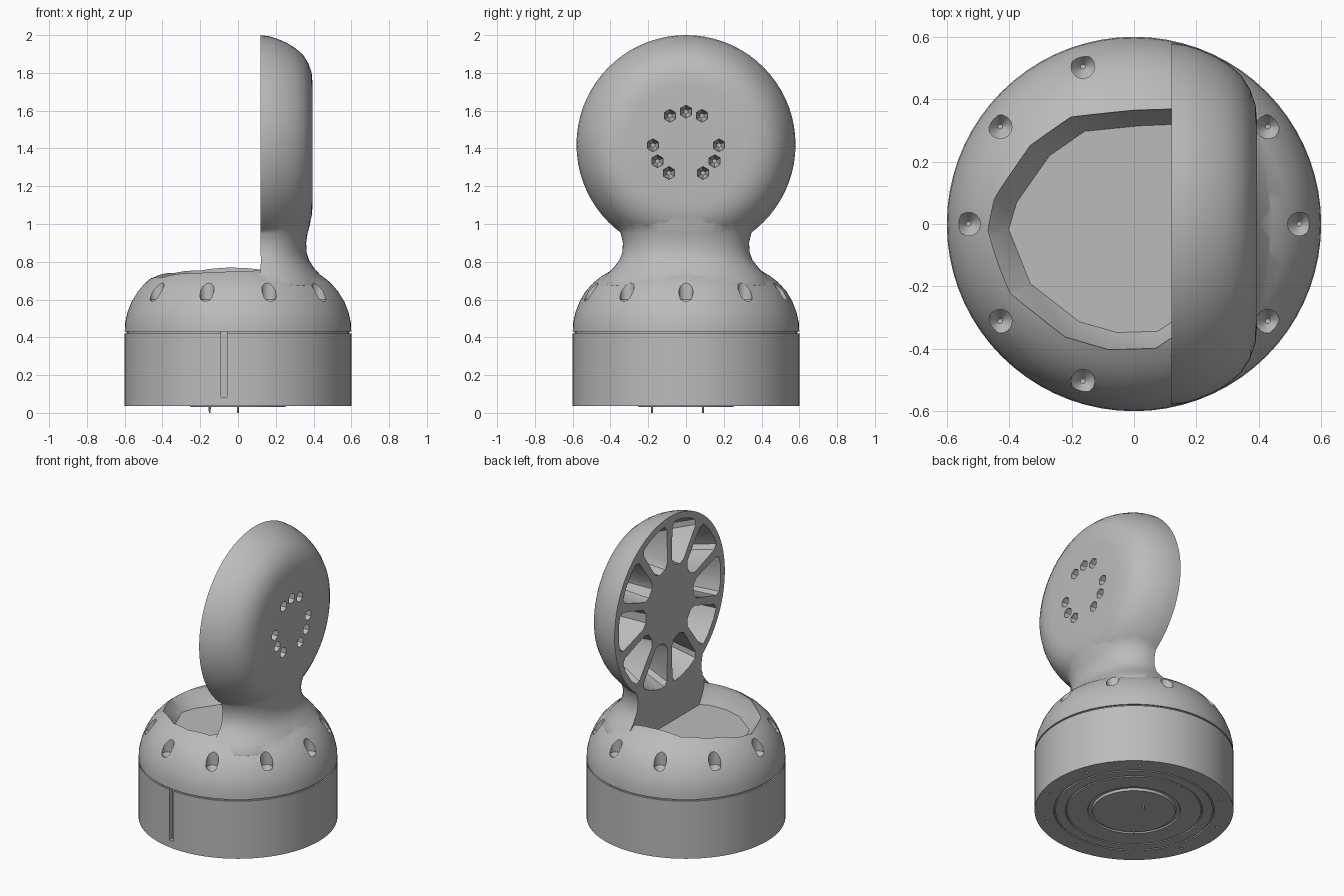
import bpy, bmesh
from math import sin, cos, pi, radians
from mathutils import Matrix, Vector

if "Cube" in bpy.data.objects:
    bpy.data.objects.remove(bpy.data.objects["Cube"])

grey = bpy.data.materials.new("plain_grey")
grey.use_nodes = True
COLOUR = (0.5, 0.5, 0.5, 1)
grey.diffuse_color = COLOUR
grey.node_tree.nodes["Principled BSDF"].inputs["Base Color"].default_value = COLOUR

FACE_X = 0.12      # flat side of the raised head
HEAD_Z = 1.42      # centre height of the head


def make(name, bm):
    bmesh.ops.recalc_face_normals(bm, faces=bm.faces)
    mesh = bpy.data.meshes.new(name)
    bm.to_mesh(mesh)
    bm.free()
    mesh.materials.append(grey)
    ob = bpy.data.objects.new(name, mesh)
    bpy.context.collection.objects.link(ob)
    return ob


def loft(bm, rings):
    """Closed solid through rings of equal point count."""
    loops = [[bm.verts.new(p) for p in ring] for ring in rings]
    n = len(loops[0])
    for a, b in zip(loops, loops[1:]):
        for i in range(n):
            j = (i + 1) % n
            bm.faces.new((a[i], a[j], b[j], b[i]))
    bm.faces.new(loops[0])
    bm.faces.new(loops[-1])


def lathe(bm, profile, segments, matrix=Matrix()):
    """Solid of revolution from (radius, height) pairs."""
    loft(bm, [[matrix @ Vector((r * cos(2 * pi * i / segments),
                                r * sin(2 * pi * i / segments), h))
               for i in range(segments)] for r, h in profile])


def boolean(target, tool, operation):
    mod = target.modifiers.new(operation, 'BOOLEAN')
    mod.operation, mod.solver, mod.object = operation, 'EXACT', tool
    bpy.context.view_layer.objects.active = target
    bpy.ops.object.modifier_apply(modifier=mod.name)
    bpy.data.objects.remove(tool)


def smooth(ob, angle=35):
    bpy.ops.object.select_all(action='DESELECT')
    ob.select_set(True)
    bpy.context.view_layer.objects.active = ob
    bpy.ops.object.shade_smooth_by_angle(angle=radians(angle))


# Lines up a lathe along x, centred on the head
along_x = Matrix.Translation((0, 0, HEAD_Z)) @ Matrix.Rotation(pi / 2, 4, 'Y')

# Cylindrical base with grooved underside
bm = bmesh.new()
lathe(bm, [(0.14, 0.03), (0.25, 0.03), (0.255, 0.045), (0.275, 0.045),
           (0.28, 0.037), (0.405, 0.037), (0.407, 0.045), (0.413, 0.045),
           (0.415, 0.037), (0.475, 0.037), (0.477, 0.045), (0.483, 0.045),
           (0.485, 0.037), (0.6, 0.037), (0.6, 0.42), (0.59, 0.42),
           (0.59, 0.44)], 72)
base = make("base", bm)

# Two upright slots in the front of the base
bm = bmesh.new()
for x in (-0.247, -0.073):
    size = Matrix.Diagonal((0.032, 0.06, 0.36, 1))
    bmesh.ops.create_cube(bm, size=1, matrix=Matrix.Translation((x, -0.59, 0.265)) @ size)
boolean(base, make("slot_cutter", bm), 'DIFFERENCE')

# Small screw pits around the underside
bm = bmesh.new()
for i in range(10):
    a = radians(36 * i + 18)
    lathe(bm, [(0.01, 0), (0.01, 0.05)], 8,
          Matrix.Translation((0.54 * cos(a), 0.54 * sin(a), 0)))
boolean(base, make("screw_cutter", bm), 'DIFFERENCE')
smooth(base)

# Small pins below the base
bm = bmesh.new()
for x, y in ((-0.15, -0.18), (0.0, 0.09)):
    lathe(bm, [(0.004, 0), (0.008, 0.05)], 8, Matrix.Translation((x, y, 0)))
make("base_pins", bm)

# Dome above the base
bm = bmesh.new()
lathe(bm, [(0.58, 0.43), (0.6, 0.43), (0.597, 0.48), (0.586, 0.53), (0.563, 0.59),
           (0.532, 0.643), (0.49, 0.69), (0.445, 0.725), (0.4, 0.752),
           (0.35, 0.775), (0.2, 0.79)], 72)
body = make("body", bm)

# Neck: half-oval sections rising from the dome into the head
bm = bmesh.new()
sections = []
for z, w, depth in ((0.62, 0.46, 0.48), (0.68, 0.455, 0.475), (0.73, 0.42, 0.436),
                    (0.77, 0.382, 0.4), (0.81, 0.352, 0.376), (0.85, 0.337, 0.363),
                    (0.9, 0.334, 0.361), (0.95, 0.345, 0.368), (1.0, 0.37, 0.382),
                    (1.06, 0.41, 0.386), (1.14, 0.43, 0.386)):
    ring = []
    for i in range(33):
        t = pi * i / 32 - pi / 2
        s, c = sin(t), max(cos(t), 0)
        ring.append((FACE_X + (depth - FACE_X) * c ** 0.93,
                     w * abs(s) ** 0.93 * (1 if s > 0 else -1), z))
    sections.append(ring)
loft(bm, sections)
boolean(body, make("neck", bm), 'UNION')

# Round head with a flat side and a softly rounded side
bm = bmesh.new()
lathe(bm, [(0.58, FACE_X), (0.574, 0.165), (0.56, 0.21), (0.538, 0.26), (0.51, 0.305),
           (0.475, 0.345), (0.43, 0.373), (0.38, 0.39), (0.32, 0.395),
           (0.15, 0.395)], 72, along_x)
boolean(body, make("head", bm), 'UNION')

# Open well in the dome, narrowing to a flat floor
outline = ((0.122, 0.365), (0, 0.36), (-0.2, 0.34), (-0.33, 0.25), (-0.45, 0.08),
           (-0.48, -0.02), (-0.4, -0.22), (-0.22, -0.36), (-0.08, -0.4),
           (0.07, -0.395), (0.122, -0.36))
bm = bmesh.new()
loft(bm, [[(0.122 + (x - 0.122) * k, y * (k if y < 0 else 0.97 * k + 0.03), z)
           for x, y in outline]
          for z, k in ((0.63, 0.87), (0.72, 1), (0.83, 1.03))])
boolean(body, make("well_cutter", bm), 'DIFFERENCE')

# Ring of ten holes in the dome
bm = bmesh.new()
for i in range(10):
    a = radians(36 * i)
    lathe(bm, [(0.008, 0.56), (0.038, 0.6), (0.038, 0.8)], 14,
          Matrix.Translation((0.53 * cos(a), 0.53 * sin(a), 0)))
boolean(body, make("hole_cutter", bm), 'DIFFERENCE')

# Ten tapered pockets between spokes on the flat side of the head
bm = bmesh.new()
for i in range(10):
    a = radians(36 * i)
    rings = []
    for x, r0, r1, k in ((0.1, 0.25, 0.52, 1), (0.13, 0.25, 0.52, 1), (0.3, 0.27, 0.45, 0.8)):
        pts = [(r0, 0.03), (r0 + 0.03, 0.066), (r1 - 0.035, 0.128), (r1, 0.115),
               (r1 + 0.015, 0.05)]
        pts += [(r, -h) for r, h in reversed(pts)]
        rings.append([(x, r * cos(a) - h * k * sin(a),
                       HEAD_Z + r * sin(a) + h * k * cos(a)) for r, h in pts])
    loft(bm, rings)
boolean(body, make("pocket_cutter", bm), 'DIFFERENCE')

# Three groups of three small dents on the rounded side
bm = bmesh.new()
for group in range(3):
    for step in (-29, 0, 29):
        a = radians(90 + 120 * group + step)
        place = Matrix.Translation((0, 0.175 * cos(a), 0.175 * sin(a)))
        lathe(bm, [(0.012, 0.33), (0.034, 0.37), (0.034, 0.42)], 6, place @ along_x)
boolean(body, make("dent_cutter", bm), 'DIFFERENCE')
smooth(body)
